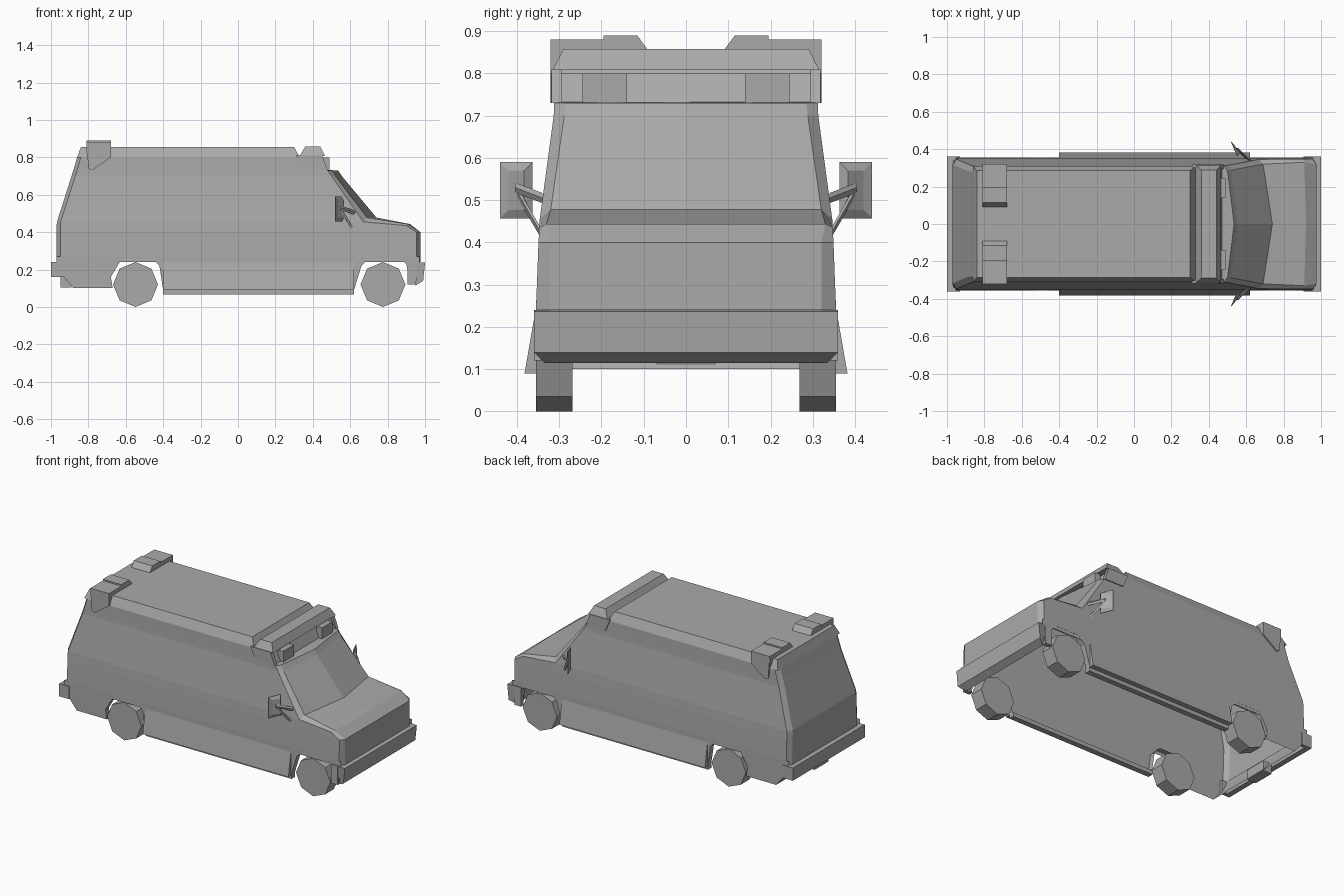
import bpy
import bmesh
from math import pi, sin, cos
from mathutils import Vector

cube = bpy.data.objects.get("Cube")
if cube:
    bpy.data.objects.remove(cube)

grey = bpy.data.materials.new("plain_grey")
grey.use_nodes = True
grey.diffuse_color = (0.4, 0.4, 0.4, 1)
grey.node_tree.nodes["Principled BSDF"].inputs["Base Color"].default_value = (0.4, 0.4, 0.4, 1)


def loft(name, rings, caps=(True, True), closed=True):
    """Join equal rings of points, with optional caps; open rings make a sheet."""
    bm = bmesh.new()
    loops = [[bm.verts.new(p) for p in ring] for ring in rings]
    for a, b in zip(loops, loops[1:]):
        for i in range(len(a) if closed else len(a) - 1):
            j = (i + 1) % len(a)
            bm.faces.new((a[i], a[j], b[j], b[i]))
    for wanted, loop in zip(caps, (loops[0], loops[-1])):
        if wanted:
            bm.faces.new(loop)
    bmesh.ops.recalc_face_normals(bm, faces=bm.faces[:])
    mesh = bpy.data.meshes.new(name)
    bm.to_mesh(mesh)
    bm.free()
    mesh.materials.append(grey)
    obj = bpy.data.objects.new(name, mesh)
    bpy.context.collection.objects.link(obj)
    return obj


def side_prism(name, profile, y0, y1):
    return loft(name, [[(x, y, z) for x, z in profile] for y in (y0, y1)])


def strip(name, profile, y0, y1):
    return loft(name, [[(x, y, z) for x, z in profile] for y in (y0, y1)], (False, False), False)


def box(name, x0, x1, y0, y1, z0, z1):
    return side_prism(name, [(x0, z0), (x1, z0), (x1, z1), (x0, z1)], y0, y1)


def rect(x0, x1, w, z):
    return [(x0, -w, z), (x1, -w, z), (x1, w, z), (x0, w, z)]


# Hollow shell: plan rings with bevelled corners and a pointed windscreen
def plan(z, back, w, side_x, corner_x, corner_w, centre_x, corner_z=None):
    cz = corner_z or z
    half = [(back, w - 0.03, z), (back + 0.02, w, z), (side_x, w, z), (corner_x, corner_w, cz)]
    return half + [(centre_x, 0, cz)] + [(x, -y, h) for x, y, h in reversed(half)]


loft("van_body", [
    plan(0.24, -0.97, 0.355, 0.955, 0.975, 0.32, 0.975),
    plan(0.40, -0.97, 0.349, 0.955, 0.975, 0.32, 0.975),
    plan(0.435, -0.97, 0.347, 0.90, 0.91, 0.33, 0.92, 0.443),
    plan(0.455, -0.968, 0.346, 0.67, 0.69, 0.32, 0.74, 0.478),
    plan(0.70, -0.89, 0.313, 0.50, 0.52, 0.288, 0.555),
    plan(0.73, -0.881, 0.312, 0.48, 0.50, 0.285, 0.535),
    plan(0.732, -0.88, 0.312, 0.46, 0.47, 0.30, 0.47),
    plan(0.80, -0.86, 0.31, 0.43, 0.44, 0.30, 0.44)], (False, True))
loft("raised_roof", [rect(-0.86, 0.33, 0.31, 0.80), rect(-0.84, 0.30, 0.285, 0.855)], (False, True))

# Lower panels with open wheel arches
rear_arch = [(-0.67, 0.10), (-0.68, 0.16), (-0.62, 0.26), (-0.46, 0.262), (-0.42, 0.22), (-0.40, 0.09)]
front_arch = [(0.62, 0.09), (0.66, 0.22), (0.70, 0.262), (0.86, 0.262), (0.90, 0.23), (0.92, 0.12)]
tail = [(-0.97, 0.24), (-0.93, 0.16), (-0.88, 0.10)]
side_outline = ([(-0.97, 0.27)] + tail + rear_arch + front_arch
                + [(0.95, 0.12), (0.97, 0.24), (0.97, 0.27)])
strip("rear_valance", tail, -0.355, 0.355)

# Bumpers
loft("front_bumper", [
    [(0.95, y, 0.24), (1.0, y, 0.237), (0.99, y, 0.14), (0.95, y * 0.93, 0.115)]
    for y in (-0.36, 0.36)])
box("rear_bumper", -1.0, -0.965, -0.36, 0.36, 0.16, 0.24)
box("rear_step", -0.95, -0.89, -0.07, 0.07, 0.105, 0.17)

# Roof light bar
loft("light_bar", [rect(0.33, 0.465, 0.315, 0.808), rect(0.36, 0.44, 0.29, 0.858)])

for side, s in (("left", 1), ("right", -1)):
    # Lower side panel and arch returns
    loft("lower_side_" + side, [[(x, s * 0.355, z) for x, z in side_outline]], (True, False))
    strip("rear_arch_" + side, rear_arch, s * 0.32, s * 0.355)
    strip("front_arch_" + side, front_arch, s * 0.32, s * 0.355)

    # Flared skirt and sill
    skirt = [(0.356, 0.24), (0.382, 0.09), (0.35, 0.09)]
    loft("skirt_" + side, [[(x, s * y, z) for y, z in skirt] for x in (-0.40, 0.62)])
    box("sill_" + side, -0.40, 0.62, s * 0.315, s * 0.35, 0.066, 0.092)

    # Bumper ends wrapping round the corners
    box("front_bumper_end_" + side, 0.905, 0.95, s * 0.335, s * 0.36, 0.12, 0.24)
    box("rear_bumper_end_" + side, -0.965, -0.93, s * 0.34, s * 0.36, 0.16, 0.24)

    # Eight-sided wheels
    for end, cx in (("front", 0.775), ("rear", -0.548)):
        ring = [(cx + 0.12 * sin(i * pi / 4), 0.12 + 0.12 * cos(i * pi / 4)) for i in range(8)]
        side_prism(end + "_wheel_" + side, ring, s * 0.268, s * 0.355)

    # Lamps above the windscreen and side mounts of the light bar
    box("front_lamp_" + side, 0.45, 0.49, s * 0.14, s * 0.245, 0.73, 0.80)
    mount = [(0.345, 0.73), (0.48, 0.73), (0.45, 0.81), (0.31, 0.81)]
    side_prism("light_bar_mount_" + side, mount, s * 0.295, s * 0.318)

    # Rear roof lights, wrapping over the roof edge
    top = [(0.09, 0.855), (0.115, 0.889), (0.195, 0.889), (0.195, 0.85)]
    loft("rear_light_" + side, [[(x, s * y, z) for y, z in top] for x in (-0.81, -0.68)])
    box("rear_light_base_" + side, -0.81, -0.68, s * 0.195, s * 0.318, 0.82, 0.88)
    bracket = [(-0.81, 0.88), (-0.68, 0.88), (-0.68, 0.80), (-0.78, 0.73), (-0.80, 0.74)]
    side_prism("rear_light_bracket_" + side, bracket, s * 0.305, s * 0.32)

    # Door mirror: angled plate with a tapered housing
    def mirror_ring(shift, inset):
        inner = Vector((0.55 + shift, 0.363 + inset, 0))
        outer = Vector((0.518 + shift, 0.44 - inset, 0))
        return [(p.x, s * p.y, z) for p, z in (
            (inner, 0.457 + inset), (outer, 0.457 + inset),
            (outer, 0.59 - inset), (inner, 0.59 - inset))]
    loft("mirror_" + side, [mirror_ring(0, 0), mirror_ring(0.004, 0), mirror_ring(0.016, 0.02)])

    # Mirror struts
    struts = (((0.61, 0.345, 0.425), (0.55, 0.40, 0.52)), ((0.62, 0.34, 0.505), (0.55, 0.405, 0.53)))
    for n, (a, b) in enumerate(struts):
        rings = [[(p[0] + dx, s * p[1], p[2] + dz)
                  for dx, dz in ((-0.008, 0), (0, 0.012), (0.008, 0), (0, -0.012))] for p in (a, b)]
        loft("mirror_strut_%s_%d" % (side, n), rings)
